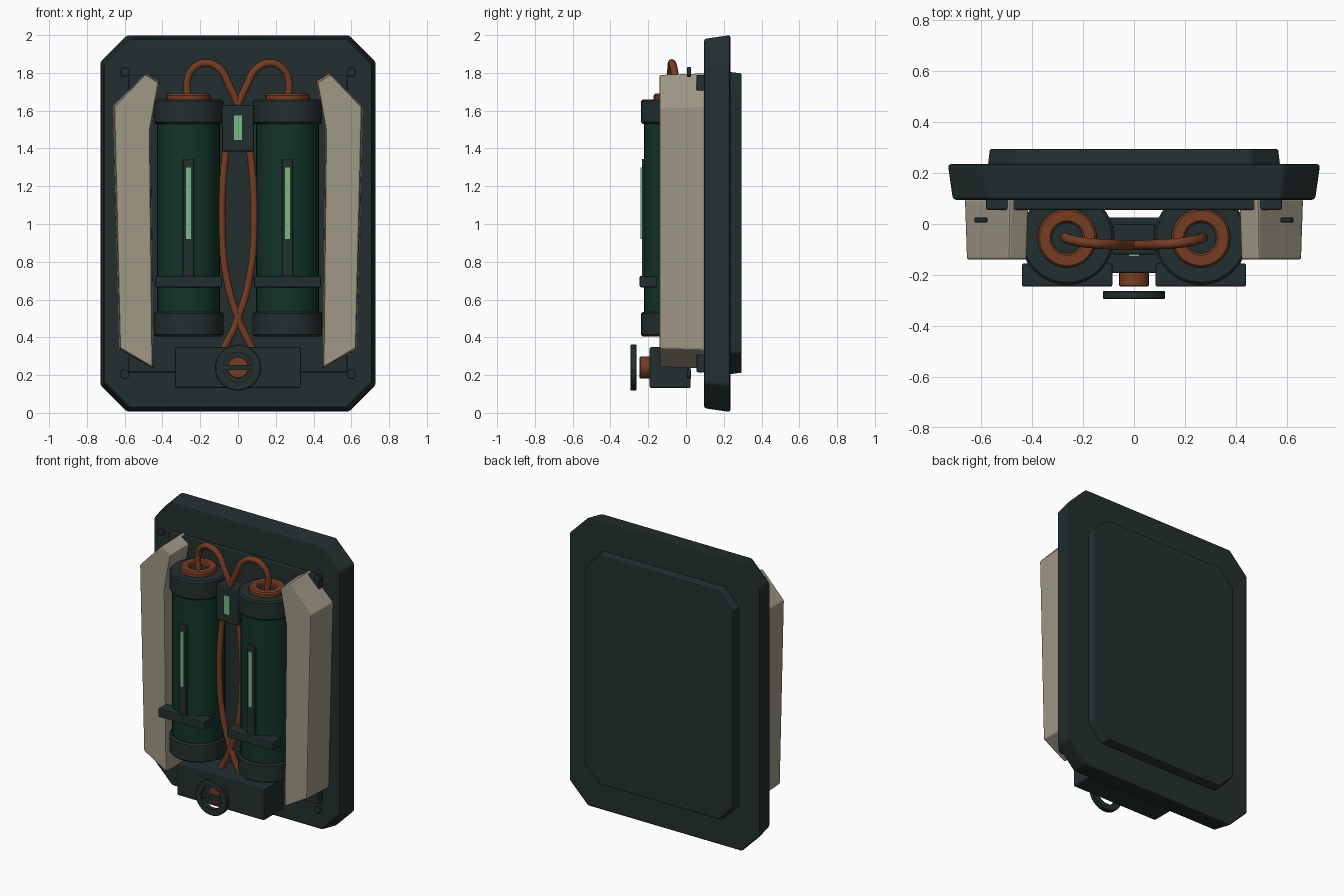
import bpy, bmesh, math
from mathutils import Matrix, Vector

if "Cube" in bpy.data.objects:
    bpy.data.objects.remove(bpy.data.objects["Cube"])


def material(name, rgb):
    m = bpy.data.materials.new(name)
    m.diffuse_color = (*rgb, 1)
    m.use_nodes = True
    m.node_tree.nodes["Principled BSDF"].inputs["Base Color"].default_value = m.diffuse_color
    return m


DARK = material("dark_slate", (0.017, 0.028, 0.028))
GREEN = material("deep_green", (0.006, 0.034, 0.022))
CREAM = material("warm_grey", (0.35, 0.315, 0.24))
COPPER = material("copper", (0.18, 0.046, 0.017))
LIGHT = material("light_green", (0.18, 0.49, 0.24))


def finish(name, bm, mat, bevel=0.0, smooth=False):
    bmesh.ops.recalc_face_normals(bm, faces=bm.faces)
    me = bpy.data.meshes.new(name)
    bm.to_mesh(me)
    bm.free()
    me.materials.append(mat)
    ob = bpy.data.objects.new(name, me)
    bpy.context.collection.objects.link(ob)
    if bevel:
        mod = ob.modifiers.new("bevel", "BEVEL")
        mod.width = bevel
        mod.segments = 2
        mod.limit_method = "ANGLE"
        mod.angle_limit = math.radians(35)
    if smooth:
        bpy.ops.object.select_all(action="DESELECT")
        bpy.context.view_layer.objects.active = ob
        ob.select_set(True)
        bpy.ops.object.shade_smooth_by_angle(angle=math.radians(35))
    return ob


def prism(name, pts, y0, y1, mat, inset=0.0, bevel=0.0):
    """Extrude an xz outline from y0 (front) to y1, front drawn in by inset."""
    xs, zs = [p[0] for p in pts], [p[1] for p in pts]
    cx, cz = (min(xs) + max(xs)) / 2, (min(zs) + max(zs)) / 2
    sx = 1 - 2 * inset / (max(xs) - min(xs))
    sz = 1 - 2 * inset / (max(zs) - min(zs))
    bm = bmesh.new()
    front = [bm.verts.new((cx + (x - cx) * sx, y0, cz + (z - cz) * sz)) for x, z in pts]
    back = [bm.verts.new((x, y1, z)) for x, z in pts]
    bm.faces.new(front)
    bm.faces.new(back[::-1])
    n = len(pts)
    for i in range(n):
        j = (i + 1) % n
        bm.faces.new((front[i], back[i], back[j], front[j]))
    return finish(name, bm, mat, bevel)


def box(name, x0, x1, y0, y1, z0, z1, mat, bevel=0.0):
    return prism(name, [(x0, z0), (x1, z0), (x1, z1), (x0, z1)], y0, y1, mat, 0, bevel)


def octagon(hw, z0, z1, c):
    return [(-hw + c, z0), (hw - c, z0), (hw, z0 + c), (hw, z1 - c),
            (hw - c, z1), (-hw + c, z1), (-hw, z1 - c), (-hw, z0 + c)]


def lathe(name, profile, loc, mat, along_y=False, seg=32):
    """Spin a closed (radius, height) profile around z, or around y."""
    bm = bmesh.new()
    rings = []
    for i in range(seg):
        a = 2 * math.pi * i / seg
        rings.append([bm.verts.new((r * math.cos(a), r * math.sin(a), h)) for r, h in profile])
    n = len(profile)
    for i in range(seg):
        a, b = rings[i], rings[(i + 1) % seg]
        for k in range(n):
            m = (k + 1) % n
            if profile[k][0] + profile[m][0] > 0:
                bm.faces.new((a[k], b[k], b[m], a[m]))
    bmesh.ops.remove_doubles(bm, verts=bm.verts, dist=1e-5)
    bmesh.ops.dissolve_degenerate(bm, dist=1e-6, edges=bm.edges)
    rot = Matrix.Rotation(math.radians(90), 4, "X") if along_y else Matrix()
    bmesh.ops.transform(bm, matrix=Matrix.Translation(Vector(loc)) @ rot, verts=bm.verts)
    return finish(name, bm, mat, smooth=True)


def drum(r, h0, h1, b=0.0):
    """Solid cylinder profile with chamfered rims."""
    return [(0, h0), (r - b, h0), (r, h0 + b), (r, h1 - b), (r - b, h1), (0, h1)]


def wire(name, pts, r=0.02):
    cu = bpy.data.curves.new(name, "CURVE")
    cu.dimensions = "3D"
    cu.bevel_depth = r
    cu.bevel_resolution = 3
    cu.resolution_u = 8
    cu.use_fill_caps = True
    sp = cu.splines.new("BEZIER")
    sp.bezier_points.add(len(pts) - 1)
    for bp, p in zip(sp.bezier_points, pts):
        bp.co = p
        bp.handle_left_type = bp.handle_right_type = "AUTO"
    cu.materials.append(COPPER)
    ob = bpy.data.objects.new(name, cu)
    bpy.context.collection.objects.link(ob)


# Back plates
prism("main_plate", octagon(0.73, 0.005, 2.0, 0.14), 0.095, 0.235, DARK, 0.02, 0.012)
prism("back_pad", octagon(0.573, 0.205, 1.805, 0.11), 0.295, 0.23, DARK, 0.008, 0.008)
box("front_panel", -0.58, 0.58, 0.055, 0.10, 0.215, 1.79, DARK, 0.008)

guard = [(0.487, 1.80), (0.413, 1.755), (0.462, 1.50), (0.447, 0.233),
         (0.63, 0.335), (0.663, 1.625)]

CX, CY = 0.262, -0.055
for side, s in (("left", -1), ("right", 1)):
    x = s * CX
    # Side guards and corner bolts
    prism(side + "_guard", [(s * px, pz) for px, pz in guard], -0.14, 0.098, CREAM, 0.008, 0.008)
    for row, z in (("lower", 0.205), ("upper", 1.805)):
        lathe(f"{side}_{row}_bolt", drum(0.026, -0.01, 0.01, 0.003), (s * 0.6, 0.016, z), DARK, True, 16)
    # Canister with end caps
    lathe(side + "_canister", drum(0.167, 0.45, 1.6), (x, CY, 0), GREEN)
    lathe(side + "_lower_cap", drum(0.184, 0.405, 0.535, 0.01), (x, CY, 0), DARK)
    lathe(side + "_upper_cap", drum(0.184, 1.53, 1.66, 0.01), (x, CY, 0), DARK)
    lathe(side + "_cap_ring", [(0.06, 1.65), (0.116, 1.65), (0.116, 1.68), (0.108, 1.69),
                               (0.068, 1.69), (0.06, 1.68)], (x, CY, 0), COPPER)
    # Strap, gauge slot and glowing gauge
    box(side + "_strap", x - 0.177, x + 0.177, -0.245, -0.155, 0.665, 0.725, DARK, 0.006)
    box(side + "_gauge_slot", x - 0.028, x + 0.028, -0.234, -0.19, 0.70, 1.345, DARK, 0.004)
    box(side + "_gauge_light", x - 0.012, x + 0.012, -0.24, -0.232, 0.92, 1.30, LIGHT)
    # Upper and lower wires
    wire(side + "_upper_wire", [(x, CY, 1.65), (s * 0.268, CY, 1.76), (s * 0.235, -0.065, 1.825),
                                (s * 0.17, -0.075, 1.853), (s * 0.095, -0.08, 1.82),
                                (s * 0.045, -0.083, 1.73), (s * -0.01, -0.083, 1.61)])
    wire(side + "_lower_wire", [(s * 0.06, -0.08, 1.42), (s * 0.08, -0.08, 1.22), (s * 0.086, -0.08, 1.02),
                                (s * 0.065, -0.08, 0.74), (s * 0.0, -0.08, 0.50),
                                (s * -0.08, -0.08, 0.33)])

# Junction box with indicator
box("junction_box", -0.085, 0.085, -0.12, 0.0, 1.385, 1.63, DARK, 0.008)
box("indicator_light", -0.022, 0.022, -0.127, -0.119, 1.445, 1.575, LIGHT)

# Base box with dial
box("base_box", -0.333, 0.333, -0.192, 0.025, 0.132, 0.348, DARK, 0.008)
DZ = 0.24
lathe("dial_stub", drum(0.058, 0.18, 0.245, 0.004), (0, 0, DZ), COPPER, True)
lathe("dial_ring", [(0.078, 0.262), (0.118, 0.262), (0.122, 0.266), (0.122, 0.291),
                    (0.118, 0.295), (0.078, 0.295)], (0, 0, DZ), DARK, True)
box("dial_bar", -0.082, 0.082, -0.29, -0.266, DZ - 0.014, DZ + 0.014, DARK)
